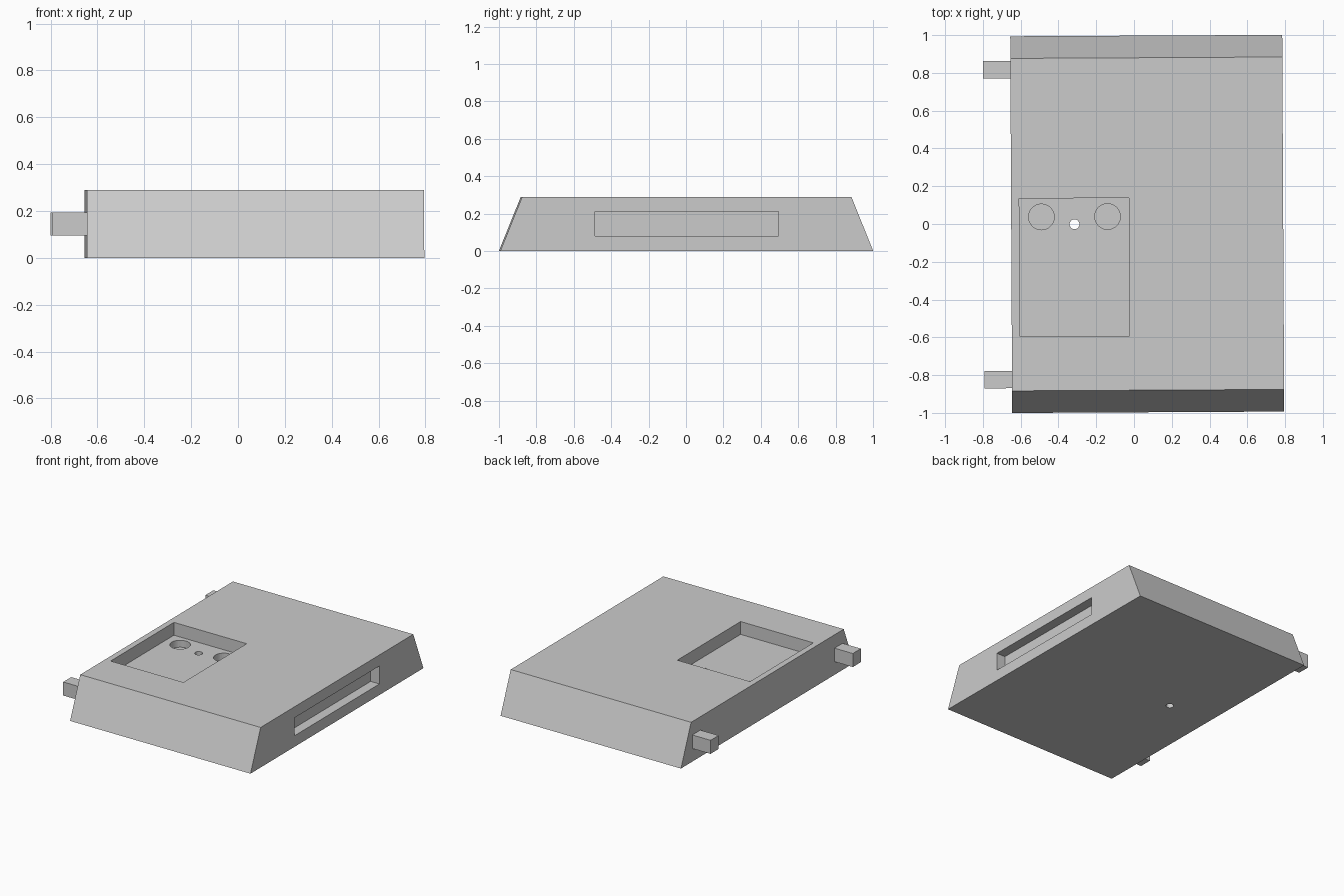
import bpy, bmesh, math
from mathutils import Matrix, Vector

if "Cube" in bpy.data.objects:
    bpy.data.objects.remove(bpy.data.objects["Cube"])

grey = bpy.data.materials.new("plain grey")
grey.diffuse_color = (0.6, 0.6, 0.6, 1)
grey.use_nodes = True
grey.node_tree.nodes["Principled BSDF"].inputs["Base Color"].default_value = grey.diffuse_color
TURN = Matrix.Rotation(math.radians(0.3), 4, 'Z')  # slight skew of the whole model


def make(name, bm):
    me = bpy.data.meshes.new(name)
    bmesh.ops.recalc_face_normals(bm, faces=bm.faces)
    bm.transform(TURN)
    bm.to_mesh(me)
    bm.free()
    me.materials.append(grey)
    ob = bpy.data.objects.new(name, me)
    bpy.context.collection.objects.link(ob)
    return ob


def box(name, lo, hi):
    bm = bmesh.new()
    lo, hi = Vector(lo), Vector(hi)
    mat = Matrix.Translation((lo + hi) / 2) @ Matrix.Diagonal((*(hi - lo), 1))
    bmesh.ops.create_cube(bm, size=1, matrix=mat)
    return make(name, bm)


def cylinder(name, x, y, r, z0, z1):
    bm = bmesh.new()
    bmesh.ops.create_cone(bm, cap_ends=True, segments=32, radius1=r, radius2=r,
                          depth=z1 - z0, matrix=Matrix.Translation((x, y, (z0 + z1) / 2)))
    return make(name, bm)


# body: trapezoid profile extruded along x
bm = bmesh.new()
profile = [(-0.997, 0), (0.997, 0), (0.88, 0.29), (-0.88, 0.29)]
face = bm.faces.new([bm.verts.new((-0.65, y, z)) for y, z in profile])
ext = bmesh.ops.extrude_face_region(bm, geom=[face])
bmesh.ops.translate(bm, vec=(1.44, 0, 0),
                    verts=[g for g in ext["geom"] if isinstance(g, bmesh.types.BMVert)])
body = make("body", bm)

# recesses: top pocket, two round wells, pin hole, side slot
cutters = [
    box("pocket_cutter", (-0.607, -0.592, 0.197), (-0.026, 0.138, 0.4)),
    cylinder("left_well_cutter", -0.49, 0.04, 0.068, 0.147, 0.25),
    cylinder("right_well_cutter", -0.14, 0.04, 0.068, 0.147, 0.25),
    cylinder("pin_hole_cutter", -0.315, 0.0, 0.026, -0.1, 0.25),
    box("slot_cutter", (0.72, -0.49, 0.08), (0.9, 0.49, 0.21)),
]
for cutter in cutters:
    mod = body.modifiers.new(cutter.name, 'BOOLEAN')
    mod.operation, mod.solver, mod.object = 'DIFFERENCE', 'EXACT', cutter
bpy.context.view_layer.objects.active = body
for cutter in cutters:
    bpy.ops.object.modifier_apply(modifier=cutter.name)
    bpy.data.objects.remove(cutter)

# side pegs
for name, y in (("front_peg", -0.82), ("back_peg", 0.82)):
    box(name, (-0.796, y - 0.046, 0.095), (-0.65, y + 0.046, 0.193))
